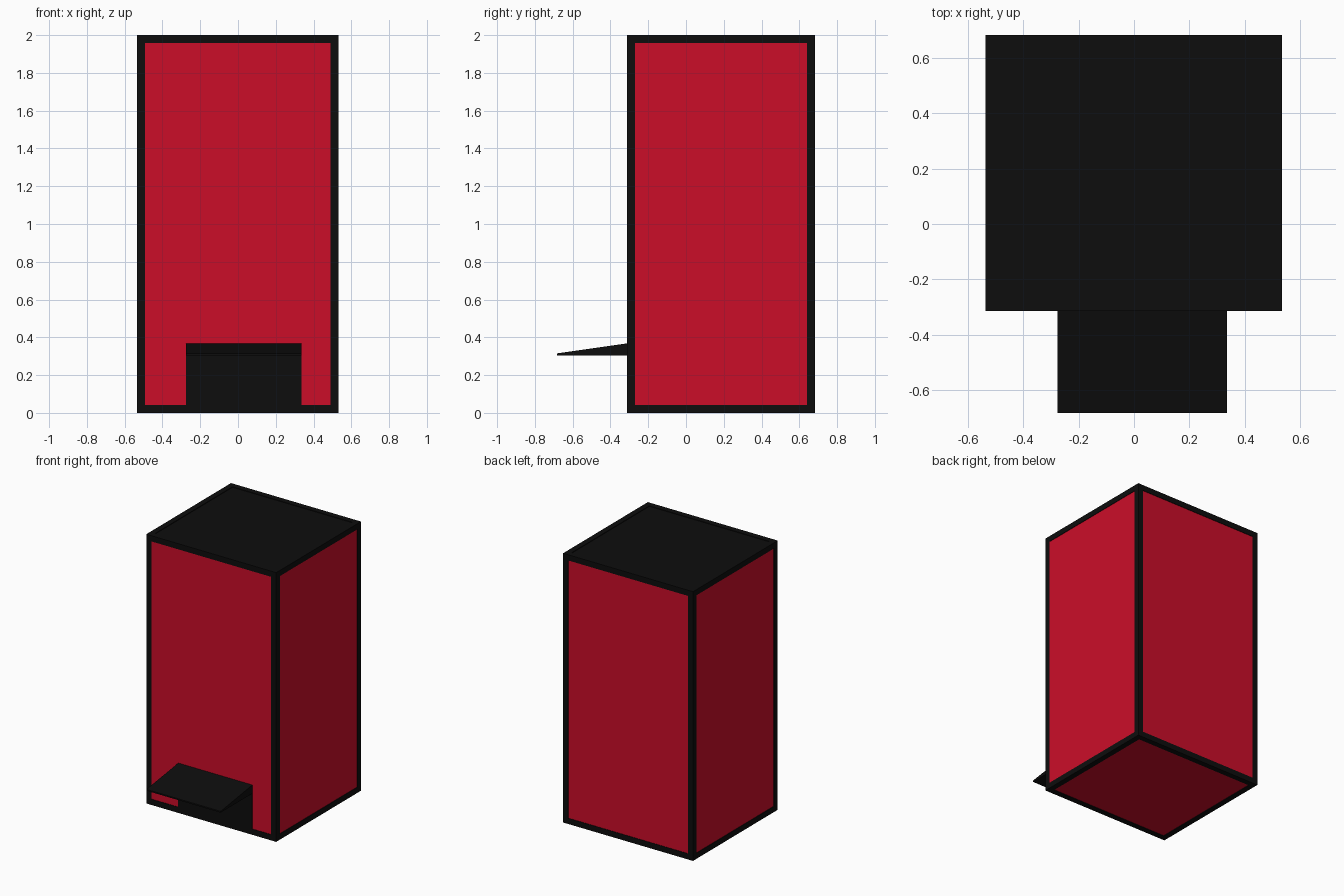
import bpy, bmesh

if "Cube" in bpy.data.objects:
    bpy.data.objects.remove(bpy.data.objects["Cube"])

X0, X1 = -0.535, 0.533
Y0, Y1 = -0.313, 0.682
Z0, Z1 = 0.0, 2.0
T = 0.042    # frame bar thickness
IN = 0.004   # panel recess behind the frame


def material(name, color):
    m = bpy.data.materials.new(name)
    m.diffuse_color = color
    m.use_nodes = True
    m.node_tree.nodes["Principled BSDF"].inputs["Base Color"].default_value = m.diffuse_color
    return m


red = material("red_paint", (0.60, 0.004, 0.022, 1))
black = material("black_trim", (0.004, 0.004, 0.004, 1))


def prism(bm, profile, x0, x1):
    """Extrude a (y, z) profile along x."""
    face = bm.faces.new([bm.verts.new((x0, y, z)) for y, z in profile])
    ext = bmesh.ops.extrude_face_region(bm, geom=[face])
    verts = [v for v in ext["geom"] if isinstance(v, bmesh.types.BMVert)]
    bmesh.ops.translate(bm, verts=verts, vec=(x1 - x0, 0, 0))


def box(bm, x0, x1, y0, y1, z0, z1):
    prism(bm, [(y0, z0), (y1, z0), (y1, z1), (y0, z1)], x0, x1)


def finish(bm, name, mat):
    bmesh.ops.recalc_face_normals(bm, faces=bm.faces[:])
    mesh = bpy.data.meshes.new(name)
    bm.to_mesh(mesh)
    bm.free()
    mesh.materials.append(mat)
    ob = bpy.data.objects.new(name, mesh)
    bpy.context.collection.objects.link(ob)


# Red cabinet panels
bm = bmesh.new()
box(bm, X0 + IN, X1 - IN, Y0 + IN, Y1 - IN, Z0 + IN, Z1 - 0.02)
finish(bm, "cabinet_body", red)

# Black bars along all twelve edges
bm = bmesh.new()
xs = [(X0, X0 + T), (X1 - T, X1)]
ys = [(Y0, Y0 + T), (Y1 - T, Y1)]
zs = [(Z0, Z0 + T), (Z1 - T, Z1)]
for x in xs:
    for y in ys:
        box(bm, *x, *y, Z0, Z1)
    for z in zs:
        box(bm, *x, Y0 + T, Y1 - T, *z)
for y in ys:
    for z in zs:
        box(bm, X0 + T, X1 - T, *y, *z)
finish(bm, "edge_frame", black)

# Black lid panel set inside the top frame
bm = bmesh.new()
box(bm, X0 + T, X1 - T, Y0 + T, Y1 - T, Z1 - T, Z1 - IN)
finish(bm, "top_panel", black)

# Dispensing hatch panel on the front
bm = bmesh.new()
box(bm, -0.275, 0.335, Y0, Y0 + 0.02, T, 0.31)
finish(bm, "hatch_panel", black)

# Wedge shaped awning over the hatch
bm = bmesh.new()
prism(bm, [(Y0 + 0.02, 0.305), (Y0 + 0.02, 0.37), (Y0, 0.368),
           (-0.682, 0.315), (-0.682, 0.305)], -0.275, 0.335)
finish(bm, "hatch_awning", black)
